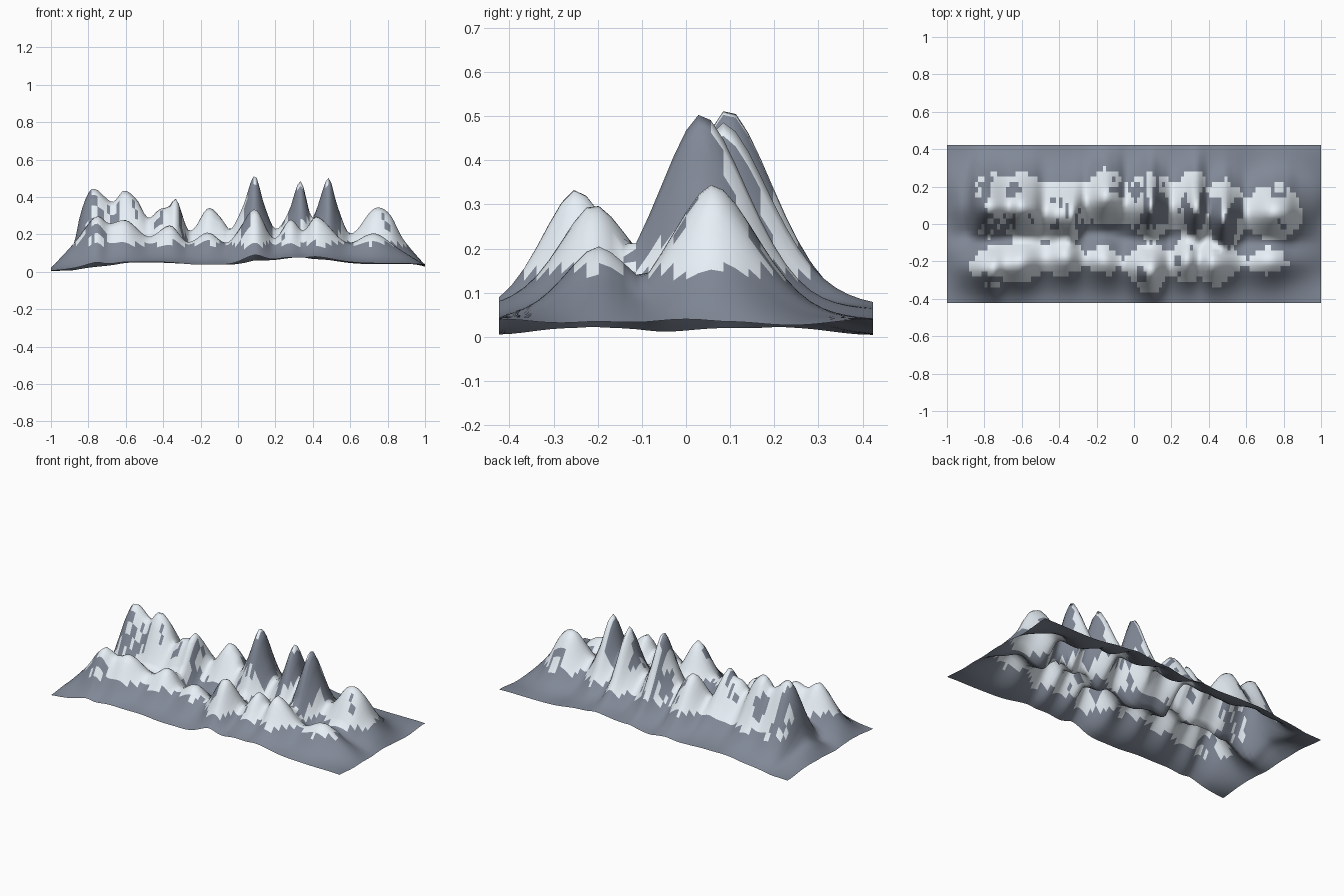
import bpy
import bmesh
from math import cos, sin, exp
from mathutils import Vector, noise

if "Cube" in bpy.data.objects:
    bpy.data.objects.remove(bpy.data.objects["Cube"])

NX, NY, HALF_Y = 120, 30, 0.423

# Ridge crest lines: (x, crest height, crest y)
MAIN = [(-1, .02, .09), (-.94, .08, .09), (-.88, .14, .09), (-.84, .32, .09), (-.78, .445, .09),
        (-.67, .375, .09), (-.61, .435, .09), (-.54, .385, .08), (-.48, .29, .06),
        (-.42, .335, .05), (-.37, .35, .05), (-.33, .39, .05), (-.26, .22, .11), (-.16, .34, .14),
        (-.09, .29, .13), (-.04, .23, .1), (.03, .36, .09), (.09, .52, .095), (.14, .36, .09),
        (.2, .23, .09), (.27, .32, .09), (.335, .485, .085), (.395, .29, .06), (.43, .37, .04),
        (.485, .505, .035), (.53, .36, .04), (.6, .205, .05), (.73, .34, .06),
        (.81, .31, .06), (.88, .18, .06), (1, .035, .06)]
FRONT = [(-1, .02, -.22), (-.88, .15, -.23), (-.76, .30, -.24), (-.69, .26, -.22), (-.6, .28, -.21),
         (-.48, .19, -.19), (-.36, .25, -.18), (-.27, .16, -.19), (-.16, .21, -.2),
         (-.05, .16, -.22), (.09, .335, -.25), (.19, .18, -.22), (.28, .28, -.2), (.35, .22, -.2),
         (.42, .30, -.21), (.58, .16, -.21), (.73, .205, -.2), (.85, .13, -.2), (1, .035, -.2)]


def crest(points, x):
    """Smooth lookup of crest height and crest y at x."""
    i = max(k for k in range(len(points) - 1) if points[k][0] <= x or k == 0)
    p = [points[min(max(i + k, 0), len(points) - 1)] for k in (-1, 0, 1, 2)]
    w = p[2][0] - p[1][0]
    t = (x - p[1][0]) / w
    out = []
    for c in (1, 2):
        m1 = w * (p[2][c] - p[0][c]) / (p[2][0] - p[0][0])
        m2 = w * (p[3][c] - p[1][c]) / (p[3][0] - p[1][0])
        out.append((2*t**3 - 3*t**2 + 1) * p[1][c] + (t**3 - 2*t**2 + t) * m1
                   + (3*t**2 - 2*t**3) * p[2][c] + (t**3 - t**2) * m2)
    return out


def height(x, y):
    """Rolling base plus the taller of the two mountain rows."""
    base = (.022 + .009*x + .025*cos(1.57*x) + .016*cos(7.4*(x - .34))*(1 - x**4)
            + .009*sin(1.57*x)*cos(15*y))
    rise = 0
    # each row: crest line, width towards the front, width towards the back
    for row, w_front, w_back in ((MAIN, .145, .16), (FRONT, .12, .14)):
        top, yc = crest(row, x)
        width = w_front if y < yc else w_back
        rise = max(rise, max(top - base, 0) * exp(-(abs(y - yc) / width)**1.7))
    return max(base + rise, 0)


def material(name, rgb):
    m = bpy.data.materials.new(name)
    m.diffuse_color = (*rgb, 1)
    m.use_nodes = True
    m.node_tree.nodes["Principled BSDF"].inputs["Base Color"].default_value = m.diffuse_color
    return m


# Terrain sheet
bm = bmesh.new()
grid = []
for j in range(NY + 1):
    y = -HALF_Y + 2 * HALF_Y * j / NY
    row = []
    for i in range(NX + 1):
        x = -1 + 2 * i / NX
        row.append(bm.verts.new((x, y, height(x, y))))
    grid.append(row)
for j in range(NY):
    for i in range(NX):
        bm.faces.new((grid[j][i], grid[j][i+1], grid[j+1][i+1], grid[j+1][i]))
bm.normal_update()

# Snow above the snow line, with bare rock patches on the steep slopes
for f in bm.faces:
    c = f.calc_center_median()
    line = .15 + .02 * noise.noise(Vector((c.x*40, c.y*40, 3)))
    patch = noise.noise(Vector((c.x*11, c.y*8, 2))) + .5*noise.noise(Vector((c.x*40, c.y*30, 5)))
    f.material_index = int(c.z > line and f.normal.z > .4 + .38 * patch)
    f.smooth = True

mesh = bpy.data.meshes.new("mountain_range")
bm.to_mesh(mesh)
bm.free()
mesh.materials.append(material("rock", (.22, .25, .31)))
mesh.materials.append(material("snow", (.8, .87, .93)))
bpy.context.collection.objects.link(bpy.data.objects.new("mountain_range", mesh))
